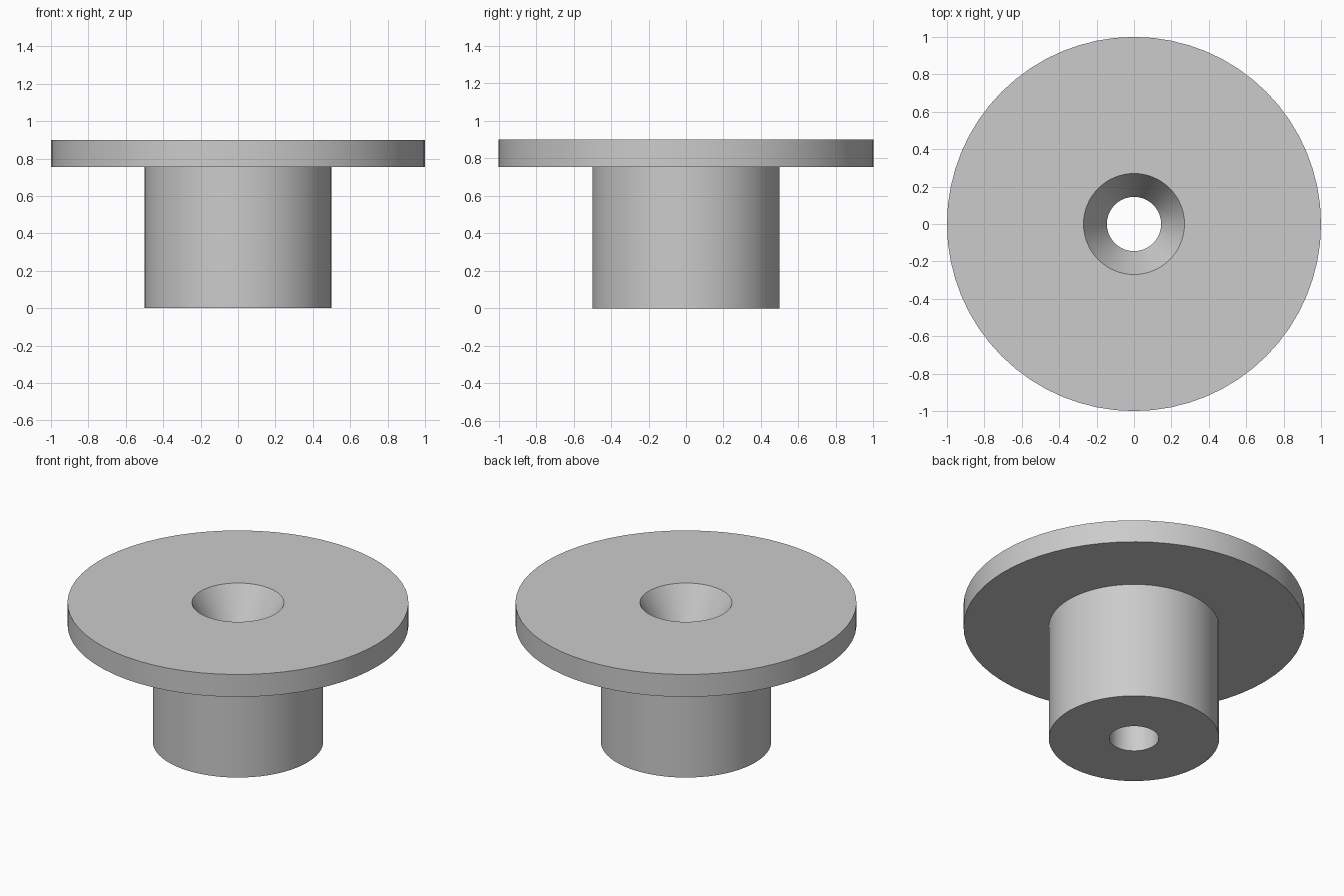
import bpy, bmesh, math
from mathutils import Matrix

cube = bpy.data.objects.get("Cube")
if cube:
    bpy.data.objects.remove(cube)

SEGMENTS = 64

# Plain grey material
grey = bpy.data.materials.new("light grey")
grey.use_nodes = True
colour = (0.6, 0.6, 0.6, 1)
grey.diffuse_color = colour
grey.node_tree.nodes["Principled BSDF"].inputs["Base Color"].default_value = colour


def lathe(name, profile):
    """Revolve a closed (radius, height) profile about z."""
    bm = bmesh.new()
    rings = []
    for r, z in profile:
        ring = bmesh.ops.create_circle(bm, segments=SEGMENTS, radius=r,
                                       matrix=Matrix.Translation((0, 0, z)))
        rings.append(ring["verts"])
    for a, b in zip(rings, rings[1:] + rings[:1]):
        for i in range(SEGMENTS):
            j = (i + 1) % SEGMENTS
            bm.faces.new((a[i], a[j], b[j], b[i]))
    bmesh.ops.recalc_face_normals(bm, faces=bm.faces)
    mesh = bpy.data.meshes.new(name)
    bm.to_mesh(mesh)
    bm.free()
    mesh.materials.append(grey)
    obj = bpy.data.objects.new(name, mesh)
    bpy.context.collection.objects.link(obj)
    return obj


# Flanged bushing: stem, wide flange, countersink and through bore
bushing = lathe("flanged_bushing", [
    (0.145, 0), (0.5, 0), (0.5, 0.755), (1, 0.755),
    (1, 0.9), (0.27, 0.9), (0.145, 0.68),
])

bpy.ops.object.select_all(action="DESELECT")
bushing.select_set(True)
bpy.context.view_layer.objects.active = bushing
bpy.ops.object.shade_smooth_by_angle(angle=math.radians(25))
